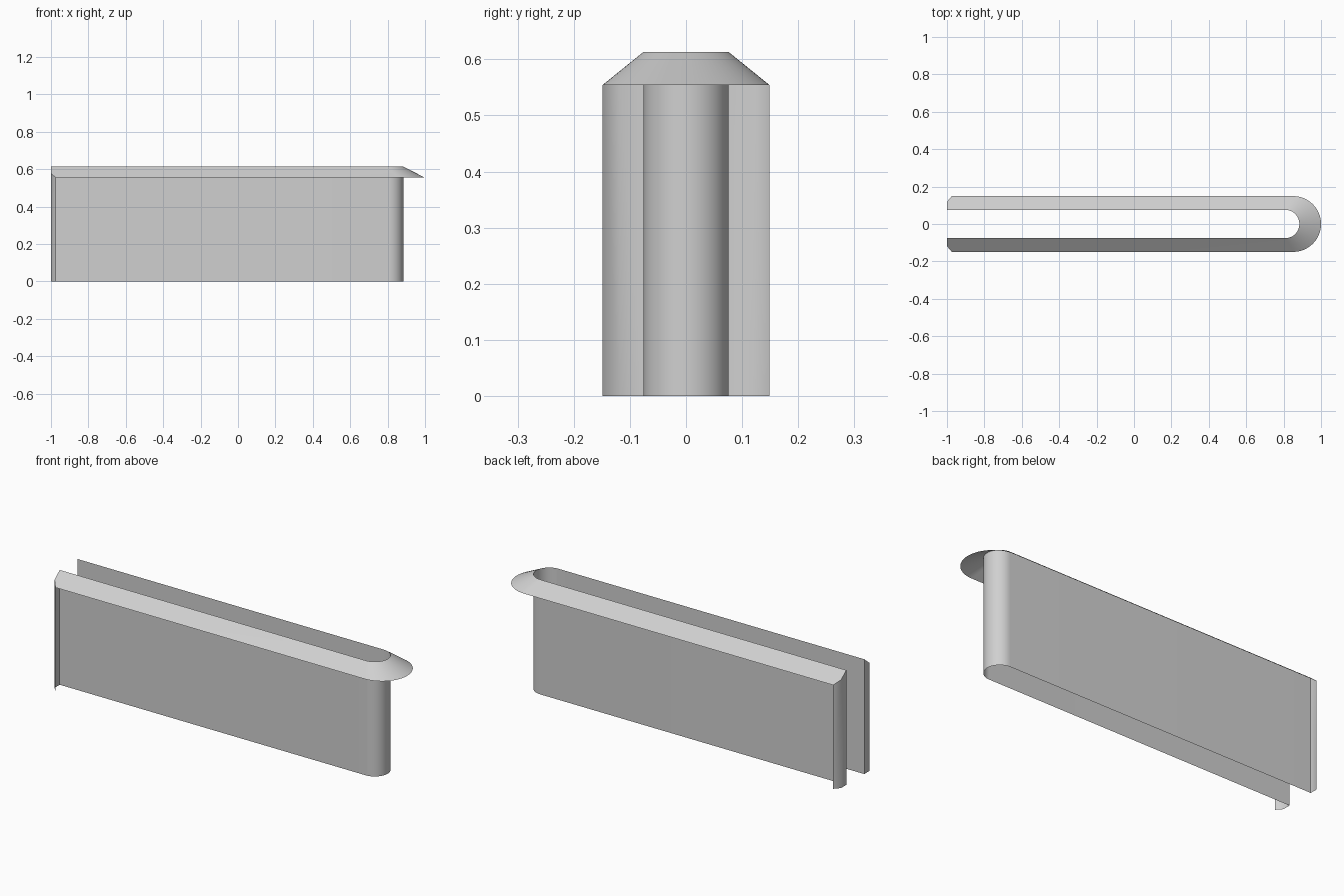
import bpy, bmesh, math

cube = bpy.data.objects.get("Cube")
if cube:
    bpy.data.objects.remove(cube, do_unlink=True)

BACK = -1.0            # open end of the channel
IN_R, OUT_R = 0.076, 0.149
IN_NOSE, OUT_NOSE = 0.884, 1.0
TOP, LIP = 0.613, 0.554
STEPS = 32

grey = bpy.data.materials.new("light grey")
grey.use_nodes = True
colour = (0.63, 0.63, 0.63, 1)
grey.diffuse_color = colour
grey.node_tree.nodes["Principled BSDF"].inputs["Base Color"].default_value = colour


def u_path(radius, nose, end, z):
    """Open U outline: straight leg, half-round nose, straight leg."""
    centre = nose - radius
    pts = [(end, -radius, z)]
    for i in range(STEPS + 1):
        a = math.pi * (i / STEPS - 0.5)
        pts.append((centre + radius * math.cos(a), radius * math.sin(a), z))
    return pts + [(end, radius, z)]


def at_height(path, z):
    return [(x, y, z) for x, y, _ in path]


def sheet(name, strips, extra=()):
    """Thin surface from strips between a lower and an upper path."""
    bm = bmesh.new()
    for low, high in strips:
        a = [bm.verts.new(p) for p in low]
        b = [bm.verts.new(p) for p in high]
        for i in range(len(a) - 1):
            bm.faces.new((a[i], a[i + 1], b[i + 1], b[i]))
    for poly in extra:
        bm.faces.new([bm.verts.new(p) for p in poly])
    bmesh.ops.remove_doubles(bm, verts=bm.verts, dist=0.0001)
    mesh = bpy.data.meshes.new(name)
    bm.to_mesh(mesh)
    bm.free()
    obj = bpy.data.objects.new(name, mesh)
    bpy.context.collection.objects.link(obj)
    mesh.materials.append(grey)
    bpy.ops.object.select_all(action='DESELECT')
    obj.select_set(True)
    bpy.context.view_layer.objects.active = obj
    bpy.ops.object.shade_smooth_by_angle(angle=math.radians(50))
    return obj


# Upright U-shaped wall
inner = u_path(IN_R, IN_NOSE, BACK, TOP)
sheet("channel_wall", [(at_height(inner, 0), inner)])

# Outline of each end flange, bent forward at its outer edge
bend_y = 0.119
bend_z = TOP + (LIP - TOP) * (bend_y - IN_R) / (OUT_R - IN_R)


def flange_edge(side):
    return [(BACK, side * IN_R, TOP), (BACK, side * bend_y, bend_z),
            (BACK + 0.026, side * OUT_R, LIP)]


# Sloping rim with clipped ends
outer = u_path(OUT_R, OUT_NOSE, BACK + 0.026, LIP)
sheet("sloping_rim", [(outer, inner)],
      [flange_edge(-1)[::-1], flange_edge(1)])

# End flanges
for side, name in ((-1, "front_end_flange"), (1, "back_end_flange")):
    edge = flange_edge(side)
    if side > 0:
        edge.reverse()
    sheet(name, [(at_height(edge, 0), edge)])
    # Outward faces look towards the open end
    mesh = bpy.data.objects[name].data
    if sum(p.normal.x for p in mesh.polygons) > 0:
        mesh.flip_normals()
